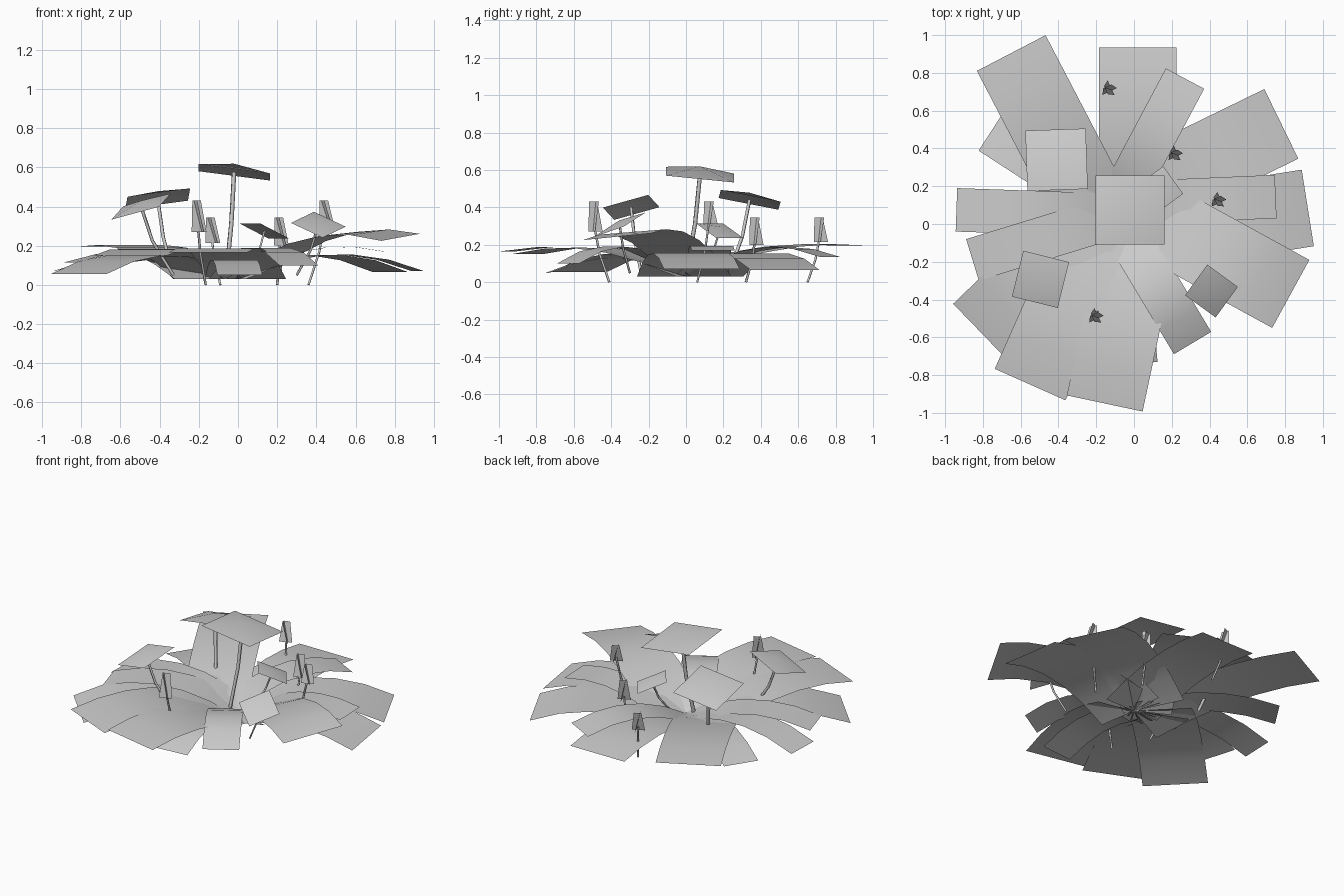
import bpy
import math
from mathutils import Vector, Matrix

default_cube = bpy.data.objects.get("Cube")
if default_cube:
    bpy.data.objects.remove(default_cube, do_unlink=True)

material = bpy.data.materials.new("plain light grey")
grey = (0.6, 0.6, 0.6, 1)
material.diffuse_color = grey
material.use_nodes = True
material.node_tree.nodes["Principled BSDF"].inputs["Base Color"].default_value = grey


def add_object(name, data):
    data.materials.append(material)
    created = bpy.data.objects.new(name, data)
    bpy.context.scene.collection.objects.link(created)


def add_mesh(name, vertices, faces, smooth):
    mesh = bpy.data.meshes.new(name)
    mesh.from_pydata(vertices, [], faces)
    mesh.update()
    if smooth:
        mesh.shade_smooth()
    add_object(name, mesh)


def leaf(name, tip_x, tip_y, angle, tip_z, arch_z=0.26, roll=0, width=0.41, segments=5):
    """Flat strip that rises from the middle of the plant and arches over."""
    direction = Vector((math.cos(math.radians(angle)), math.sin(math.radians(angle)), 0))
    side = Vector((-direction.y, direction.x, 0)) * width / 2
    tip = Vector((tip_x, tip_y, 0))
    length = tip.dot(direction)
    root_z = 0.03
    vertices = []
    for step in range(segments + 1):
        t = step / segments
        centre = tip - direction * length * (1 - t)
        centre.z = root_z * (1 - t) ** 2 + 2 * arch_z * t * (1 - t) + tip_z * t * t
        edge = side + Vector((0, 0, roll * t))
        vertices += [centre - edge, centre + edge]
    faces = [(2 * i, 2 * i + 2, 2 * i + 3, 2 * i + 1) for i in range(segments)]
    add_mesh(name, vertices, faces, smooth=True)


def stalk(name, base, tip, thickness):
    """Thin square stem with a slight bow."""
    base, tip = Vector(base), Vector(tip)
    middle = base.lerp(tip, 0.5)
    middle.xy = base.xy.lerp(tip.xy, 0.65)
    curve = bpy.data.curves.new(name, "CURVE")
    curve.dimensions = "3D"
    curve.bevel_depth = thickness
    curve.bevel_resolution = 0
    spline = curve.splines.new("POLY")
    spline.points.add(2)
    for point, position in zip(spline.points, (base, middle, tip)):
        point.co = (*position, 1)
    add_object(name, curve)


def flower_head(name, centre, size, turn, slope):
    """Tilted square with its middle raised a little."""
    centre = Vector(centre)
    rotation = Matrix.Rotation(math.radians(turn), 3, "Z")
    half = size / 2
    vertices = []
    for x, y in ((-half, -half), (half, -half), (half, half), (-half, half)):
        corner = rotation @ Vector((x, y, 0))
        corner.z = corner.x * slope[0] + corner.y * slope[1]
        vertices.append(centre + corner)
    vertices.append(centre + Vector((0, 0, size * 0.12)))
    add_mesh(name, vertices, [(i, (i + 1) % 4, 4) for i in range(4)], smooth=True)


def bud(name, x, y, low, high):
    """Crossed cards that narrow to the top, each leaning a little."""
    vertices, faces = [], []
    for turn in (25, 115):
        across = Vector((math.cos(math.radians(turn)), math.sin(math.radians(turn)), 0))
        lean = Vector((-across.y, across.x, 0)) * 0.015
        first = len(vertices)
        for offset, z, shift in ((-0.042, low, -1), (0.042, low, -1),
                                 (0.024, high, 1), (-0.024, high, 1)):
            vertices.append(Vector((x, y, z)) + across * offset + lean * shift)
        faces.append(tuple(range(first, first + 4)))
    add_mesh(name, vertices, faces, smooth=False)


# Broad leaves: tip x, tip y, heading, tip height, then arch and roll
broad_leaves = [
    (-0.65, 0.905, 117.5, 0.195, 0.24),
    (0.02, 0.935, 90, 0.1, 0.2),
    (0.78, 0.53, 26, 0.065),
    (0.92, 0.085, 9, 0.07),
    (0.83, -0.37, -28.7, 0.243, 0.35, 0.018),
    (-0.155, -0.95, -102, 0.165, 0.25),
    (-0.55, -0.85, -114, 0.15),
    (-0.815, -0.57, -136, 0.055),
]
for number, values in enumerate(broad_leaves, 1):
    leaf(f"broad_leaf_{number}", *values)

# Narrow leaves
narrow_leaves = [
    (0.27, 0.77, 62, 0.135, 0.28),
    (0.75, 0.145, 2.5, 0.17),
    (0.31, -0.63, -59, 0.1, 0.31),
    (0.01, -0.74, -85, 0.05, 0.22),
    (-0.855, -0.19, 197, 0.115),
    (-0.94, 0.075, 178, 0.07),
    (-0.76, 0.485, 147, 0.07, 0.22),
]
for number, values in enumerate(narrow_leaves, 1):
    leaf(f"narrow_leaf_{number}", *values, width=0.23)

# Flowers: stalk foot, head centre, head size, turn, slope
flowers = [
    ((-0.06, 0), (-0.02, 0.075, 0.575), 0.365, 0, (-0.13, -0.1)),
    ((-0.33, 0.23), (-0.41, 0.34, 0.44), 0.32, 2, (0.14, -0.19)),
    ((-0.33, -0.24), (-0.495, -0.293, 0.4), 0.25, -14, (0.32, 0.2)),
    ((0.3, -0.3), (0.41, -0.355, 0.307), 0.2, -36, (-0.14, 0.45)),
    ((0.05, 0.08), (0.135, 0.18, 0.275), 0.18, 36, (-0.34, -0.25)),
]
for number, (foot, centre, size, turn, slope) in enumerate(flowers, 1):
    stalk(f"flower_stalk_{number}", (*foot, 0.05), centre, size * 0.035)
    flower_head(f"flower_head_{number}", centre, size, turn, slope)

# Buds: stalk foot, bud position, bottom and top height
buds = [
    ((-0.165, -0.41), (-0.205, -0.49), 0.27, 0.43),
    ((-0.09, 0.65), (-0.135, 0.715), 0.215, 0.345),
    ((0.2, 0.32), (0.215, 0.37), 0.2, 0.345),
    ((0.36, 0.06), (0.445, 0.125), 0.31, 0.43),
]
for number, (foot, place, low, high) in enumerate(buds, 1):
    stalk(f"bud_stalk_{number}", (*foot, 0), (*place, low + 0.03), 0.007)
    bud(f"bud_{number}", *place, low, high)
